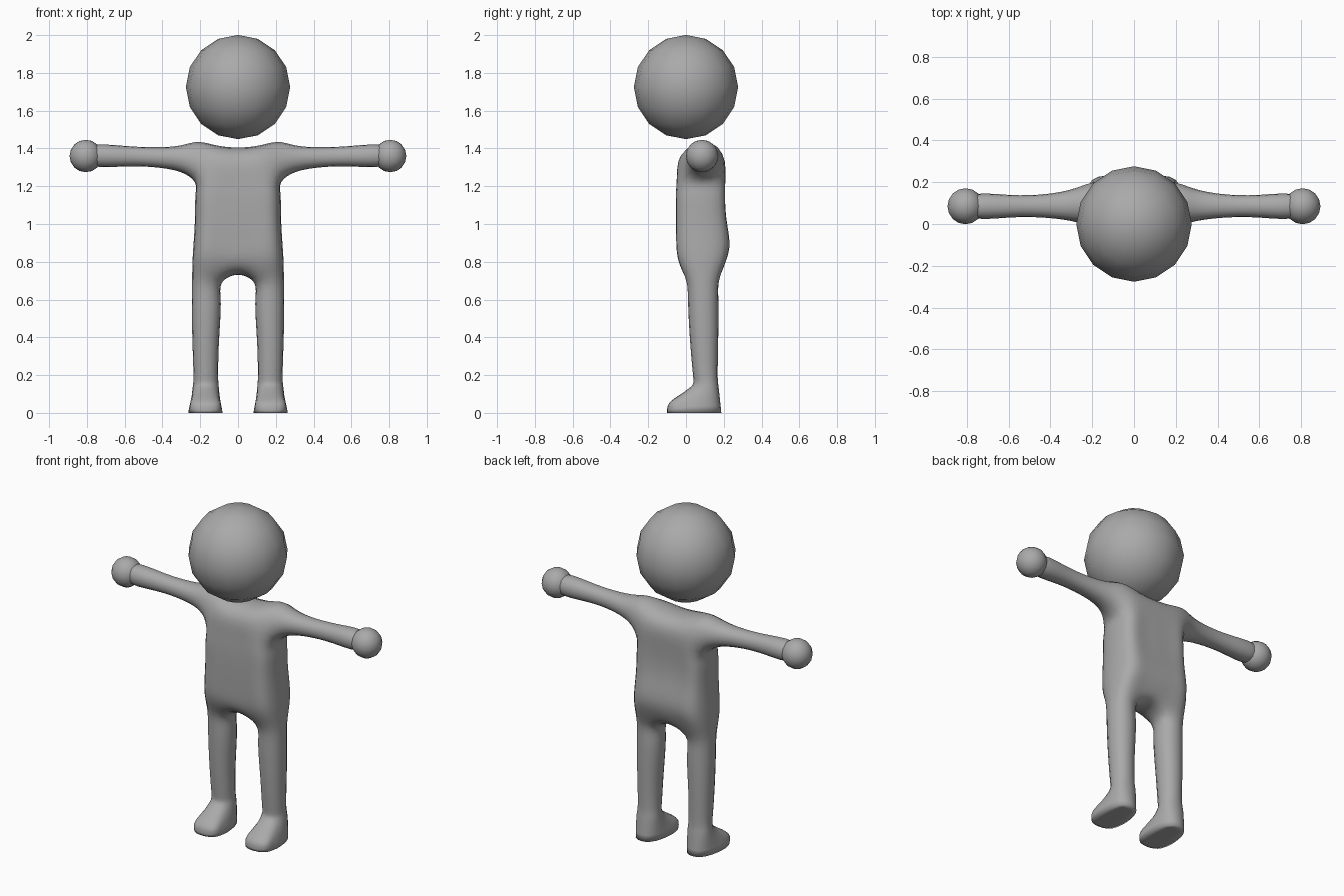
import bpy, bmesh
from mathutils import Vector

if "Cube" in bpy.data.objects:
    bpy.data.objects.remove(bpy.data.objects["Cube"])

grey = bpy.data.materials.new("plain_grey")
grey.diffuse_color = (0.4, 0.4, 0.4, 1)
grey.use_nodes = True
grey.node_tree.nodes["Principled BSDF"].inputs["Base Color"].default_value = grey.diffuse_color


def loft(faces, rows, closed=True, skip=()):
    """Quads between successive rows of points."""
    for r, (a, b) in enumerate(zip(rows, rows[1:])):
        n = len(a)
        for i in range(n if closed else n - 1):
            if (r, i) not in skip:
                j = (i + 1) % n
                faces.append([a[i], a[j], b[j], b[i]])


def torso_row(z, xi, xo, f, b, fo, bo, zc=None, zo=None, fc=None, bc=None):
    """Half ring: centre, inner and outer column, front then back."""
    zc, zo = zc or z, zo or z
    fc, bc = f if fc is None else fc, b if bc is None else bc
    return [(0, fc, zc), (xi, f, z), (xo, fo, zo), (xo, bo, zo), (xi, b, z), (0, bc, zc)]


def leg_row(z, xi, xo, f, b):
    return [(xi, f, z), (xo, f, z), (xo, b, z), (xi, b, z)]


def arm_row(x, lo, hi, f, b):
    return [(x, f, lo), (x, b, lo), (x, b, hi), (x, f, hi)]


faces = []

# Torso, from crotch to shoulders
torso = [
    torso_row(0.70, 0.105, 0.224, 0.02, 0.155, 0.026, 0.152, zc=0.74, fc=0.03, bc=0.15),
    torso_row(0.80, 0.11, 0.223, -0.037, 0.208, 0.0, 0.175),
    torso_row(0.90, 0.11, 0.218, -0.05, 0.23, -0.01, 0.185),
    torso_row(1.03, 0.11, 0.212, -0.053, 0.212, -0.01, 0.175),
    torso_row(1.15, 0.11, 0.21, -0.053, 0.205, -0.01, 0.172),
    torso_row(1.26, 0.11, 0.215, -0.047, 0.208, -0.005, 0.178, zo=1.245),
    torso_row(1.393, 0.11, 0.21, 0.0, 0.17, 0.025, 0.165, zc=1.385, zo=1.408),
]
loft(faces, torso, closed=False, skip={(5, 2)})
top, under = torso[6], torso[5]
faces += [[top[0], top[1], top[4], top[5]], [top[1], top[2], top[3], top[4]]]
low = torso[0]
faces.append([low[0], low[1], low[4], low[5]])

# Arm, out of the shoulder opening
arm = [
    [under[2], under[3], top[3], top[2]],
    arm_row(0.30, 1.293, 1.397, 0.035, 0.145),
    arm_row(0.42, 1.313, 1.392, 0.045, 0.128),
    arm_row(0.60, 1.320, 1.398, 0.046, 0.124),
    arm_row(0.78, 1.324, 1.400, 0.046, 0.124),
]
loft(faces, arm)
faces.append(arm[-1])

# Leg, from hip to ankle
leg = [
    low[1:5],
    leg_row(0.58, 0.112, 0.224, 0.033, 0.150),
    leg_row(0.38, 0.120, 0.222, 0.042, 0.150),
    leg_row(0.20, 0.123, 0.218, 0.055, 0.150),
    leg_row(0.13, 0.118, 0.224, 0.045, 0.155),
]
loft(faces, leg)

# Foot: heel block with the toe drawn forward from it
ankle = leg[-1]
sole = [(0.083, 0.04, 0), (0.262, 0.04, 0), (0.222, 0.165, 0), (0.122, 0.165, 0)]
loft(faces, [ankle, sole], skip={(0, 0)})
toe = [
    [ankle[0], ankle[1], sole[1], sole[0]],
    [(0.118, -0.03, 0.085), (0.227, -0.03, 0.085), (0.258, -0.03, 0), (0.087, -0.03, 0)],
    [(0.128, -0.085, 0.050), (0.217, -0.085, 0.050), (0.222, -0.09, 0), (0.122, -0.09, 0)],
]
loft(faces, toe)
faces += [toe[-1], sole]

# Mirrored body cage
bm = bmesh.new()
for side in (1, -1):
    for f in faces:
        bm.faces.new([bm.verts.new((side * x, y, z)) for x, y, z in f])
bmesh.ops.remove_doubles(bm, verts=bm.verts[:], dist=0.0005)
bmesh.ops.recalc_face_normals(bm, faces=bm.faces[:])

# Sharp rim around each sole
crease = bm.edges.layers.float.new("crease_edge")
for e in bm.edges:
    if all(v.co.z < 1e-4 for v in e.verts):
        flat = [all(v.co.z < 1e-4 for v in f.verts) for f in e.link_faces]
        if not all(flat):
            e[crease] = 1.0
mesh = bpy.data.meshes.new("body")
bm.to_mesh(mesh)
bm.free()
body = bpy.data.objects.new("body", mesh)
bpy.context.collection.objects.link(body)
mesh.materials.append(grey)
mesh.shade_smooth()
sub = body.modifiers.new("smooth_skin", 'SUBSURF')
sub.levels = sub.render_levels = 2

# Swell the cage until the smoothed skin passes through the planned points
target = [v.co.copy() for v in mesh.vertices]
for _ in range(8):
    bpy.context.view_layer.update()
    ev = body.evaluated_get(bpy.context.evaluated_depsgraph_get())
    skin = ev.to_mesh()
    shift = [t - skin.vertices[i].co for i, t in enumerate(target)]
    ev.to_mesh_clear()
    for v, d in zip(mesh.vertices, shift):
        v.co += Vector(d)
    mesh.update()
    body.update_tag()


def ball(name, radius, centre):
    bpy.ops.mesh.primitive_uv_sphere_add(segments=16, ring_count=8, radius=radius, location=centre)
    ob = bpy.context.object
    ob.name = ob.data.name = name
    ob.data.materials.append(grey)
    ob.data.shade_smooth()


# Head and hands
ball("head", 0.276, (0, 0, 1.725))
ball("left_hand", 0.086, (0.806, 0.085, 1.36))
ball("right_hand", 0.086, (-0.806, 0.085, 1.36))
